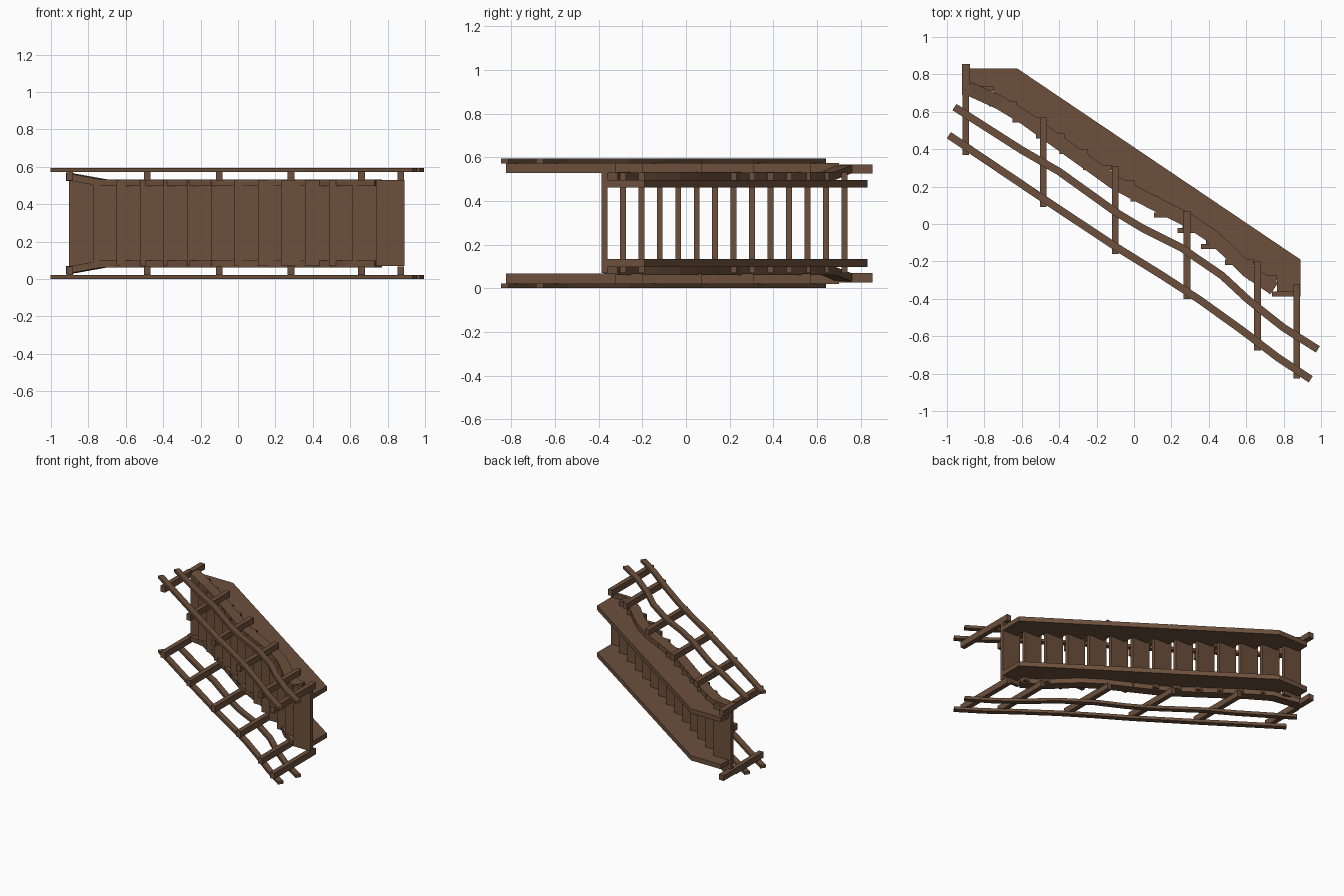
import bpy, bmesh
from mathutils import Vector

if "Cube" in bpy.data.objects:
    bpy.data.objects.remove(bpy.data.objects["Cube"])

MID = 0.297          # mirror plane between the two sides

wood = bpy.data.materials.new("brown wood")
wood.diffuse_color = (0.15, 0.08, 0.045, 1)
wood.use_nodes = True
wood.node_tree.nodes["Principled BSDF"].inputs["Base Color"].default_value = wood.diffuse_color


def finish(bm, name):
    bmesh.ops.recalc_face_normals(bm, faces=bm.faces)
    me = bpy.data.meshes.new(name)
    bm.to_mesh(me)
    bm.free()
    me.materials.append(wood)
    ob = bpy.data.objects.new(name, me)
    bpy.context.collection.objects.link(ob)
    return ob


def box(name, x0, x1, y0, y1, z0, z1):
    return plate(name, [(x0, y0), (x1, y0), (x1, y1), (x0, y1)], z0, z1)


def plate(name, outline, z0, z1):
    # xy outline extruded along z
    bm = bmesh.new()
    f = bm.faces.new([bm.verts.new((x, y, z0)) for x, y in outline])
    r = bmesh.ops.extrude_face_region(bm, geom=[f])
    bmesh.ops.translate(bm, vec=(0, 0, z1 - z0),
                        verts=[v for v in r['geom'] if isinstance(v, bmesh.types.BMVert)])
    return finish(bm, name)


def sweep(name, path, width, z0, z1):
    # rectangular bar following a path of (x, y, z offset)
    bm = bmesh.new()
    pts = [Vector(p) for p in path]
    rings = []
    for i, p in enumerate(pts):
        d = pts[min(i + 1, len(pts) - 1)] - pts[max(i - 1, 0)]
        n = Vector((-d.y, d.x, 0)).normalized() * width / 2
        rings.append([bm.verts.new((q.x, q.y, z + p.z))
                      for q, z in ((p - n, z0), (p + n, z0), (p + n, z1), (p - n, z1))])
    for a, b in zip(rings, rings[1:]):
        for j in range(4):
            k = (j + 1) % 4
            bm.faces.new((a[j], a[k], b[k], b[j]))
    bm.faces.new(rings[0])
    bm.faces.new(rings[-1])
    return finish(bm, name)


def mirrored(ob):
    # duplicate to the other side of the stair
    bm = bmesh.new()
    bm.from_mesh(ob.data)
    for v in bm.verts:
        v.co.z = 2 * MID - v.co.z
    finish(bm, ob.name + "_other_side")


# treads
N, DX, DY = 14, 0.1262, 0.0845
step = lambda i: (0.89 - DX * i, -0.36 + DY * i)   # outer back corner of tread i
for i in range(N):
    x, y = step(i)
    box(f"tread_{i + 1}", x - 0.152, x, y - 0.027, y, MID - 0.228, MID + 0.232)

# saw-tooth stringers under the treads
teeth = []
for i in range(N):
    x, y = step(i)
    teeth += [(x, y), (x - (DX if i < N - 1 else 0.13), y)]
outline = teeth + [(-0.88, 0.832), (-0.625, 0.832), (0.89, -0.19)]
mirrored(plate("stringer", outline, 0.46, 0.496))

# wavy side boards, flaring outward at the upper end
board = [(-0.885, 0.725, 0.03), (-0.72, 0.65, 0), (-0.58, 0.565, 0), (-0.40, 0.435, 0),
         (-0.10, 0.22, 0), (0.10, 0.115, 0), (0.29, 0.02, 0), (0.41, -0.06, 0),
         (0.51, -0.15, 0), (0.61, -0.25, 0), (0.75, -0.345, 0)]
mirrored(sweep("side_board", board, 0.075, 0.496, 0.533))

# posts: x, y low, y high
for i, (x, a, b) in enumerate([(-0.90, 0.37, 0.70), (-0.485, 0.09, 0.57), (-0.10, -0.16, 0.31),
                               (0.283, -0.40, 0.07), (0.66, -0.675, -0.20), (0.87, -0.825, -0.32)]):
    mirrored(box(f"post_{i + 1}", x - 0.018, x + 0.018, a, b, 0.527, 0.574))
mirrored(box("top_post_foot", -0.92, -0.878, 0.69, 0.855, 0.525, 0.567))

# two rails on each side
hand = [(-0.99, 0.475, 0), (-0.47, 0.125, 0), (-0.10, -0.12, 0), (0.15, -0.275, 0),
        (0.35, -0.405, 0), (0.58, -0.57, 0), (0.77, -0.715, 0), (0.945, -0.83, 0)]
lower = [(-0.96, 0.625, 0), (-0.60, 0.395, 0), (-0.40, 0.28, 0), (-0.10, 0.065, 0),
         (0.05, -0.025, 0), (0.25, -0.125, 0), (0.47, -0.275, 0), (0.61, -0.405, 0),
         (0.80, -0.555, 0), (0.983, -0.67, 0)]
mirrored(sweep("hand_rail", hand, 0.04, 0.572, 0.594))
mirrored(sweep("lower_rail", lower, 0.04, 0.572, 0.594))
